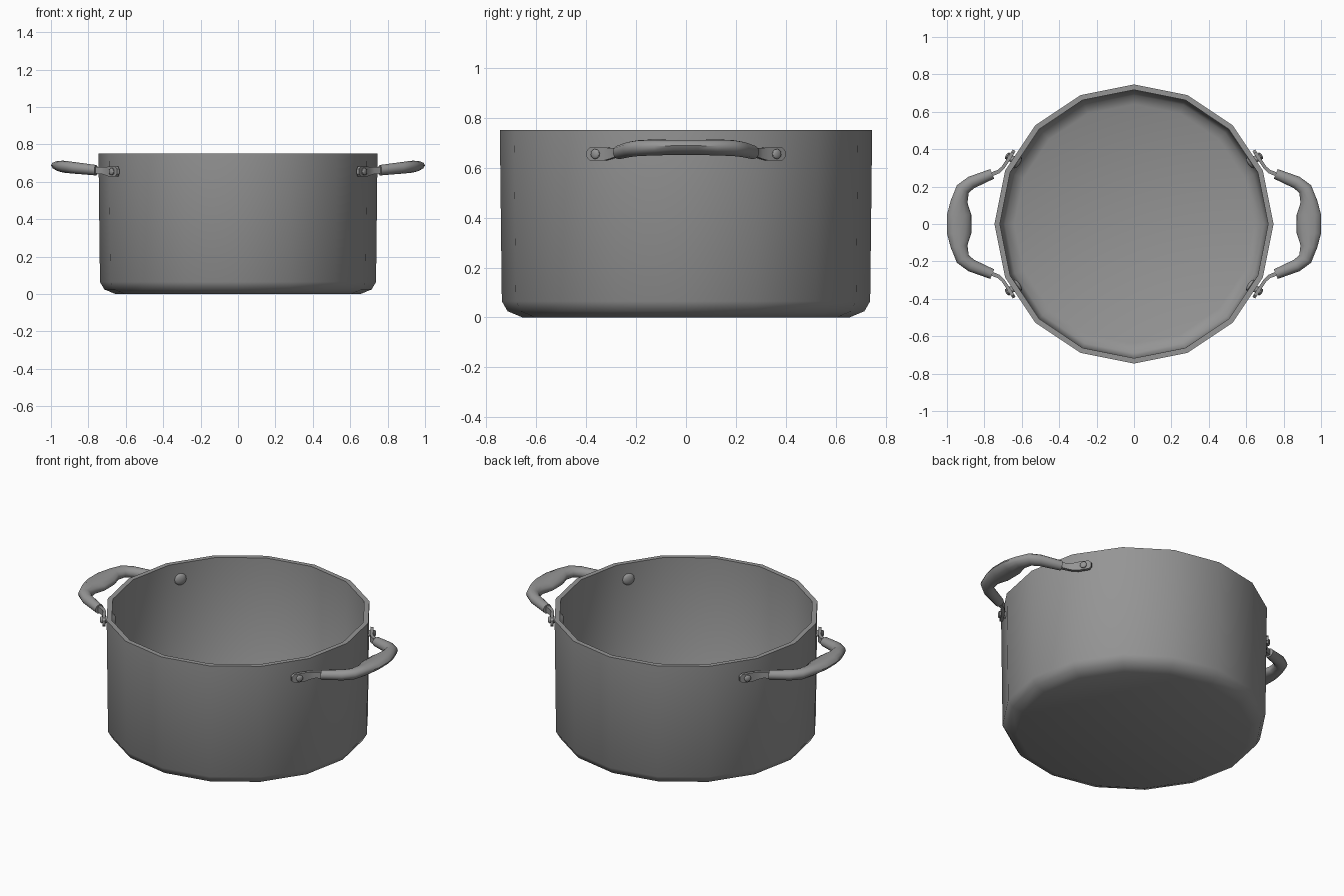
import bpy, bmesh, math
from mathutils import Vector, Matrix

if "Cube" in bpy.data.objects:
    bpy.data.objects.remove(bpy.data.objects["Cube"])

SIDES = 16
steel = bpy.data.materials.new("grey_steel")
steel.use_nodes = True
steel.diffuse_color = (0.3, 0.3, 0.3, 1)
steel.node_tree.nodes["Principled BSDF"].inputs["Base Color"].default_value = (0.3, 0.3, 0.3, 1)


def finish(name, bm, angle):
    bmesh.ops.recalc_face_normals(bm, faces=bm.faces)
    mesh = bpy.data.meshes.new(name)
    bm.to_mesh(mesh)
    bm.free()
    obj = bpy.data.objects.new(name, mesh)
    bpy.context.collection.objects.link(obj)
    mesh.materials.append(steel)
    bpy.ops.object.select_all(action='DESELECT')
    obj.select_set(True)
    bpy.context.view_layer.objects.active = obj
    bpy.ops.object.shade_smooth_by_angle(angle=math.radians(angle))
    return obj


def bridge(bm, rings):
    for a, b in zip(rings, rings[1:]):
        n = len(a)
        for i in range(n):
            bm.faces.new((a[i], a[(i + 1) % n], b[(i + 1) % n], b[i]))
    bm.faces.new(rings[0])
    bm.faces.new(rings[-1])


def loft(bm, stations, sides, phase=0.0, grow=1.0):
    """Sweep an oval along (x, y, z, width, height) stations lying flat."""
    rings = []
    pts = [Vector(s[:3]) for s in stations]
    for i, (x, y, z, w, h) in enumerate(stations):
        t = (pts[min(i + 1, len(pts) - 1)] - pts[max(i - 1, 0)])
        side = Vector((t.y, -t.x, 0)).normalized()
        ring = []
        for k in range(sides):
            a = phase + math.tau * k / sides
            p = pts[i] + side * (math.cos(a) * w / 2 * grow)
            p.z += math.sin(a) * h / 2 * grow
            p.z += 0.11 * max(p.x - 0.76, 0)      # handle rises outwards
            ring.append(bm.verts.new(p))
        rings.append(ring)
    bridge(bm, rings)


# Pot body: outer wall, rim, inner wall and floor as one turned shell
profile = [(0.655, 0), (0.715, 0.025), (0.738, 0.065), (0.746, 0.752),
           (0.717, 0.752), (0.709, 0.085), (0.69, 0.05), (0.64, 0.03)]
bm = bmesh.new()
bridge(bm, [[bm.verts.new((r * math.cos(math.tau * k / SIDES),
                           r * math.sin(math.tau * k / SIDES), z))
             for k in range(SIDES)] for r, z in profile])
finish("pot_body", bm, 40)

# Grip: half of the path is mirrored in y
half = [(0.935, 0.05, 0.662, 0.13, 0.06), (0.935, 0.12, 0.662, 0.09, 0.064),
        (0.915, 0.187, 0.662, 0.075, 0.064), (0.87, 0.222, 0.662, 0.068, 0.062),
        (0.758, 0.268, 0.662, 0.055, 0.056)]
path = [(x, -y, z, w, h) for x, y, z, w, h in reversed(half)] + half

# Bracket: flat strap from the wall into the grip, with a rounded end
strap = [(0.641, 0.394, 0.655, 0.016, 0.025), (0.648, 0.382, 0.655, 0.018, 0.052),
         (0.683, 0.328, 0.655, 0.018, 0.054), (0.70, 0.302, 0.657, 0.018, 0.044),
         (0.725, 0.28, 0.66, 0.02, 0.036), (0.78, 0.258, 0.662, 0.022, 0.036)]

facet = math.radians(33.75)
normal = Vector((math.cos(facet), math.sin(facet), 0))
wall_point = Vector((0.649, 0.346, 0.655))


def rivet_part(bm, offset, radius, depth):
    turn = Vector((0, 0, 1)).rotation_difference(normal).to_matrix().to_4x4()
    place = Matrix.Translation(wall_point + normal * offset) @ turn
    bmesh.ops.create_uvsphere(bm, u_segments=12, v_segments=8, radius=1,
                              matrix=place @ Matrix.Diagonal((radius, radius, depth, 1)))


def shank(bm):
    turn = Vector((0, 0, 1)).rotation_difference(normal).to_matrix().to_4x4()
    bmesh.ops.create_cone(bm, cap_ends=True, segments=12, radius1=0.019, radius2=0.019,
                          depth=0.07, matrix=Matrix.Translation(wall_point) @ turn)


for side, sx in (("left", 1), ("right", -1)):
    bm = bmesh.new()
    loft(bm, path, 12)
    bmesh.ops.scale(bm, vec=(sx, 1, 1), verts=bm.verts)
    finish(side + "_grip", bm, 50)
    for end, sy in (("front", -1), ("back", 1)):
        bm = bmesh.new()
        loft(bm, strap, 4, math.pi / 4, math.sqrt(2))
        bmesh.ops.scale(bm, vec=(sx, sy, 1), verts=bm.verts)
        finish(f"{side}_{end}_bracket", bm, 35)
        bm = bmesh.new()
        shank(bm)
        rivet_part(bm, 0.034, 0.02, 0.008)        # outer head
        rivet_part(bm, -0.031, 0.036, 0.016)      # inner head
        bmesh.ops.scale(bm, vec=(sx, sy, 1), verts=bm.verts)
        finish(f"{side}_{end}_rivet", bm, 40)
